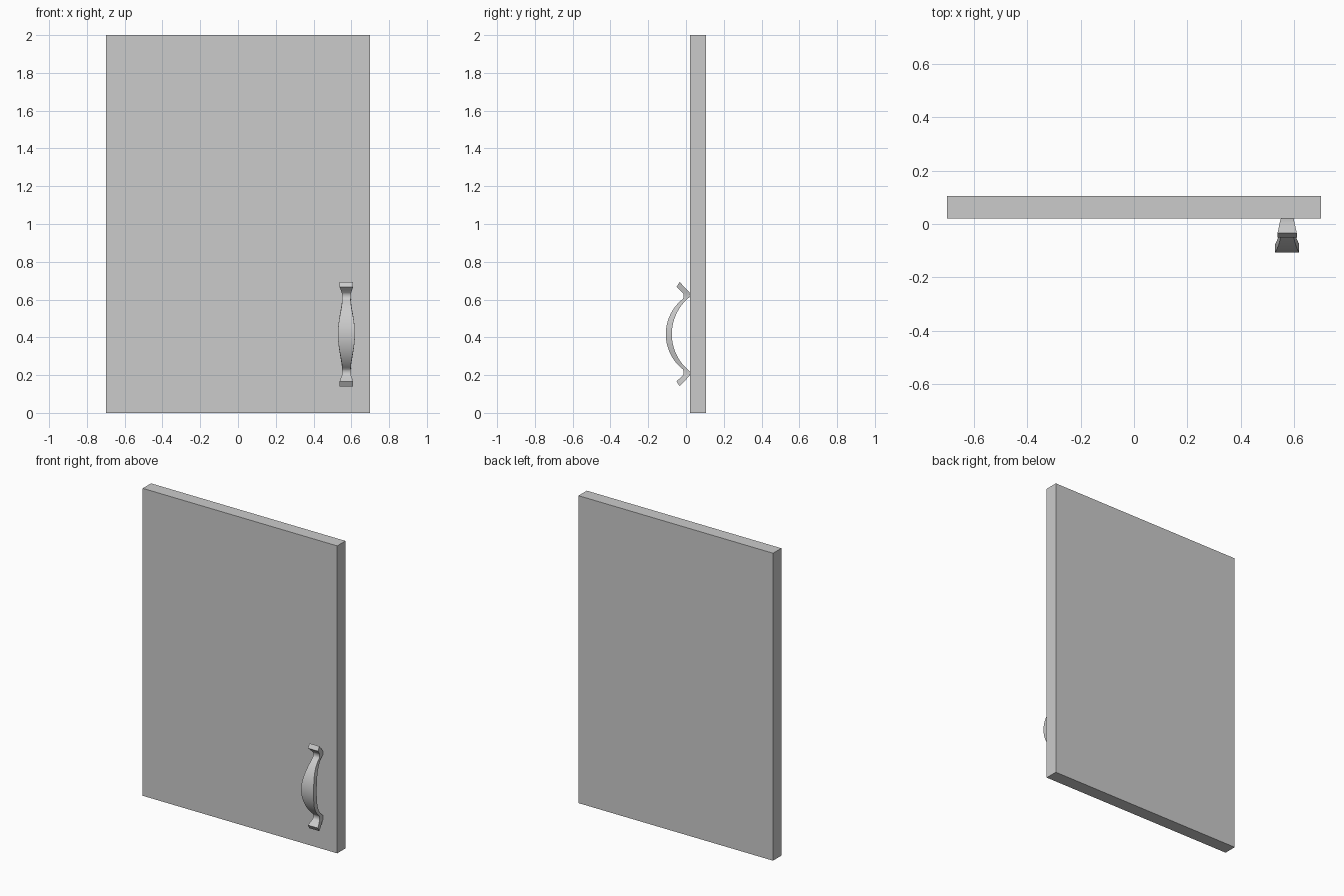
import bpy, bmesh
from math import sin, cos, asin, pi

if "Cube" in bpy.data.objects:
    bpy.data.objects.remove(bpy.data.objects["Cube"])

# Door panel
bpy.ops.mesh.primitive_cube_add(size=1, location=(0, 0.0625, 1))
panel = bpy.context.object
panel.name = "door_panel"
panel.scale = (1.4, 0.085, 2.0)
bpy.ops.object.transform_apply(location=False, rotation=False, scale=True)

# Handle: stations of (outer y, outer dz, inner y, inner dz, half width), top half only
CX, CZ = 0.574, 0.417


def arc(half, apex, end, s):
    """Point on a circular bow; s = 0 at the middle, 1 at the foot."""
    sag = end - apex
    r = (sag ** 2 + half ** 2) / (2 * sag)
    a = asin(half / r) * s
    return apex + r * (1 - cos(a)), r * sin(a)


N = 14
half = []
for i in range(N + 1):
    s = i / N
    half.append((*arc(0.186, -0.107, -0.017, s), *arc(0.197, -0.075, 0.02, s),
                 0.0225 + 0.0225 * cos(s * pi / 2) ** 2))
# Foot, neck and flared tip
half += [(-0.013, 0.195, 0.02, 0.204, 0.0225),
         (-0.013, 0.212, 0.02, 0.213, 0.0235),
         (-0.018, 0.219, 0.018, 0.221, 0.025),
         (-0.032, 0.233, -0.006, 0.247, 0.030),
         (-0.050, 0.250, -0.034, 0.276, 0.036)]
stations = [(a, -b, c, -d, w) for a, b, c, d, w in reversed(half[1:])] + half

bm = bmesh.new()
rings = []
for yo, zo, yi, zi, w in stations:
    rings.append([bm.verts.new((x, y, z)) for x, y, z in
                  ((-w, yo, zo), (w, yo, zo), (w, yi, zi), (-w, yi, zi))])
for a, b in zip(rings, rings[1:]):
    for k in range(4):
        bm.faces.new((a[k], a[(k + 1) % 4], b[(k + 1) % 4], b[k]))
bm.faces.new(rings[0])
bm.faces.new(rings[-1])
bmesh.ops.recalc_face_normals(bm, faces=bm.faces)
mesh = bpy.data.meshes.new("handle")
bm.to_mesh(mesh)
bm.free()
handle = bpy.data.objects.new("handle", mesh)
handle.location = (CX, 0, CZ)
bpy.context.collection.objects.link(handle)
bpy.ops.object.select_all(action='DESELECT')
handle.select_set(True)
bpy.context.view_layer.objects.active = handle
bpy.ops.object.shade_smooth_by_angle(angle=0.7)
